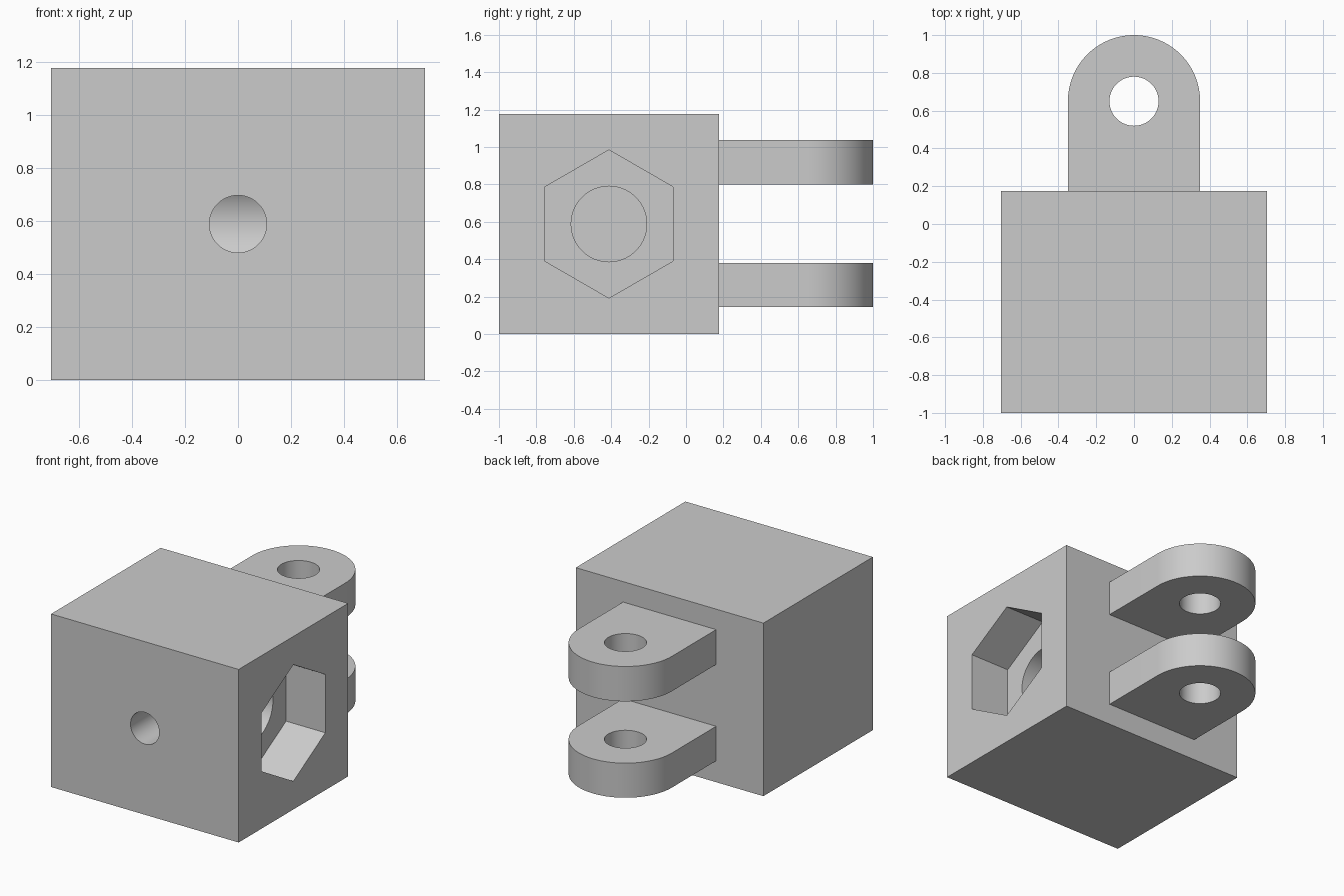
import bpy, bmesh
from math import sin, cos, pi, radians

if "Cube" in bpy.data.objects:
    bpy.data.objects.remove(bpy.data.objects["Cube"], do_unlink=True)

grey = bpy.data.materials.new("plain_grey")
grey.use_nodes = True
colour = (0.6, 0.6, 0.6, 1)
grey.diffuse_color = colour
for node in grey.node_tree.nodes:
    if node.type == 'BSDF_PRINCIPLED':
        node.inputs["Base Color"].default_value = colour


def arc(u, v, r, start, sweep, steps):
    return [(u + r * cos(start + sweep * i / steps), v + r * sin(start + sweep * i / steps))
            for i in range(steps + 1)]


def ring(u, v, r, sides, start=0):
    return arc(u, v, r, start, 2 * pi, sides)[:-1]


def prism(name, profile, axis, low, high):
    """Extrude a 2D profile along the given axis from low to high."""
    place = {'x': lambda u, v, w: (w, u, v),
             'y': lambda u, v, w: (u, w, v),
             'z': lambda u, v, w: (u, v, w)}[axis]
    bm = bmesh.new()
    ends = [[bm.verts.new(place(u, v, w)) for u, v in profile] for w in (low, high)]
    for end in ends:
        bm.faces.new(end)
    n = len(profile)
    for i in range(n):
        j = (i + 1) % n
        bm.faces.new((ends[0][i], ends[0][j], ends[1][j], ends[1][i]))
    bmesh.ops.recalc_face_normals(bm, faces=bm.faces)
    mesh = bpy.data.meshes.new(name)
    bm.to_mesh(mesh)
    bm.free()
    mesh.materials.append(grey)
    obj = bpy.data.objects.new(name, mesh)
    bpy.context.collection.objects.link(obj)
    return obj


def combine(target, tool, operation):
    bpy.context.view_layer.objects.active = target
    mod = target.modifiers.new(operation, 'BOOLEAN')
    mod.operation, mod.object, mod.solver = operation, tool, 'EXACT'
    tool.hide_render = True
    bpy.ops.object.modifier_apply(modifier=mod.name)
    bpy.data.objects.remove(tool, do_unlink=True)


half, back, height = 0.705, 0.176, 1.176
mid_y, mid_z = (back - 1) / 2, height / 2
eye_y, lug_r = 0.65, 0.35

# Solid block
body = prism("clevis_block", [(-half, -1), (half, -1), (half, back), (-half, back)],
             'z', 0, height)

# Two rounded lugs, rooted in the block, each with a pin hole
for low, high in ((0.145, 0.38), (0.8, 1.037)):
    outline = arc(0, eye_y, lug_r, 0, pi, 48) + [(-lug_r, back - 0.05), (lug_r, back - 0.05)]
    combine(body, prism("lug", outline, 'z', low, high), 'UNION')
    pin = prism("pin_hole", ring(0, eye_y, 0.13, 64), 'z', low - 0.05, high + 0.05)
    combine(body, pin, 'DIFFERENCE')

# Hexagonal nut pocket on the left side, with a round bore behind it
combine(body, prism("nut_pocket", ring(mid_y, mid_z, 0.396, 6, pi / 2), 'x', 0.41, 0.8),
        'DIFFERENCE')
combine(body, prism("rod_bore", ring(mid_y, mid_z, 0.202, 64), 'x', -0.4, 0.5), 'DIFFERENCE')

# Set-screw hole from the front face into the bore
combine(body, prism("screw_hole", ring(0, mid_z, 0.108, 48), 'y', -1.1, mid_y), 'DIFFERENCE')

# Smooth round walls, crisp edges
bpy.ops.object.select_all(action='DESELECT')
body.select_set(True)
bpy.context.view_layer.objects.active = body
bpy.ops.object.shade_smooth_by_angle(angle=radians(30))
